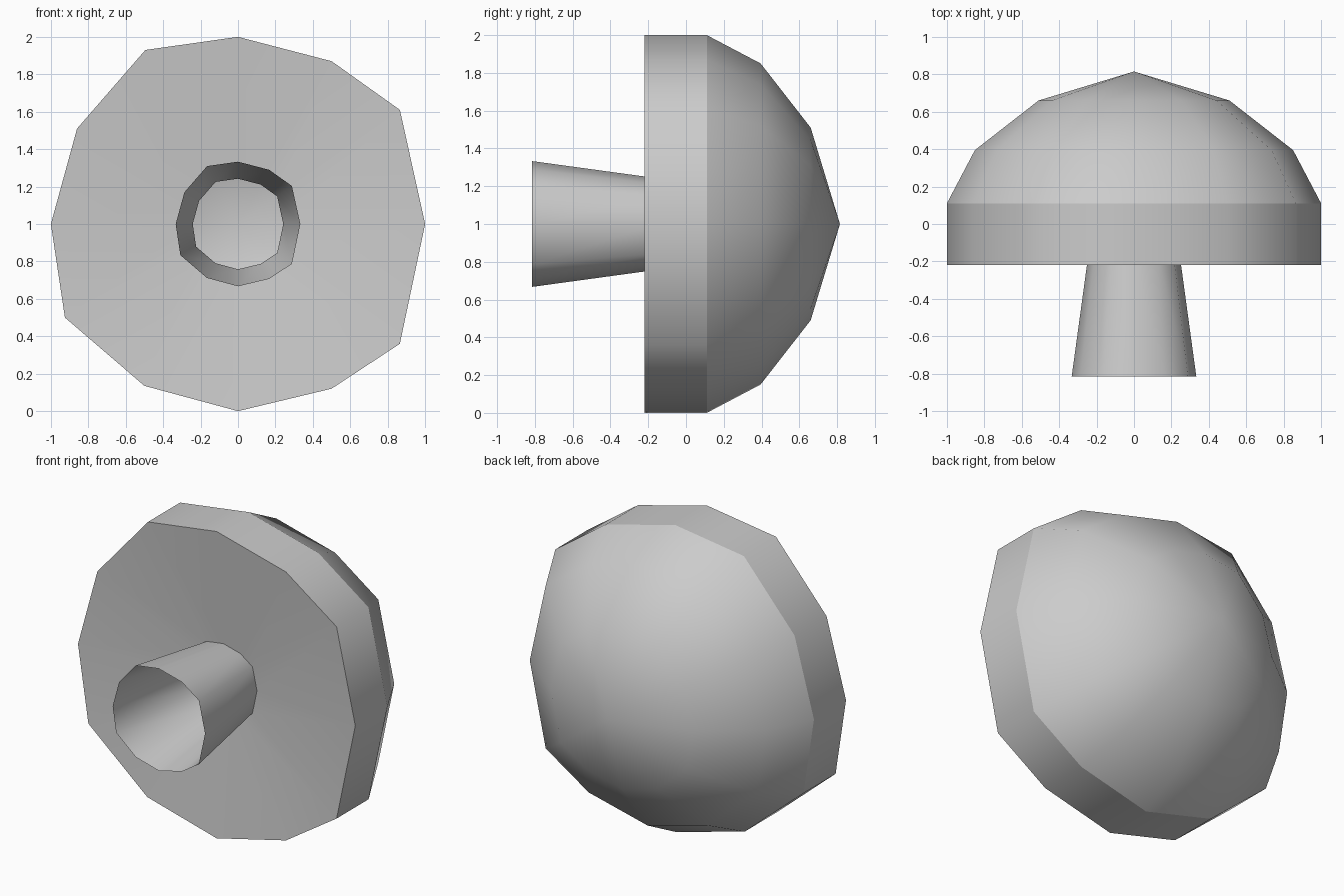
import bpy
import bmesh

cube = bpy.data.objects.get("Cube")
if cube:
    bpy.data.objects.remove(cube, do_unlink=True)

grey = bpy.data.materials.new("light grey")
grey.use_nodes = True
colour = (0.6, 0.6, 0.6, 1)
grey.diffuse_color = colour
grey.node_tree.nodes["Principled BSDF"].inputs["Base Color"].default_value = colour

# Uneven twelve-sided cross-section (x, z), clockwise from the top
OUTLINE = [(0, 1), (0.5, 0.87), (0.865, 0.61), (1, 0), (0.865, -0.64), (0.5, -0.88),
           (0, -1), (-0.5, -0.865), (-0.925, -0.5), (-1, 0), (-0.86, 0.51), (-0.495, 0.93)]


def loft(name, profile):
    """Sweep the outline through (y, scale) stations, ordered back to front."""
    bm = bmesh.new()
    rings = []
    for y, scale in profile:
        if scale == 0:
            rings.append([bm.verts.new((0, y, 1))] * len(OUTLINE))
        else:
            rings.append([bm.verts.new((x * scale, y, 1 + z * scale)) for x, z in OUTLINE])
    for back, front in zip(rings, rings[1:]):
        for k in range(len(OUTLINE)):
            n = (k + 1) % len(OUTLINE)
            corners = [back[k], front[k], front[n], back[n]]
            face = bm.faces.new(list(dict.fromkeys(corners)))
            face.smooth = True
    mesh = bpy.data.meshes.new(name)
    bm.to_mesh(mesh)
    bm.free()
    mesh.materials.append(grey)
    obj = bpy.data.objects.new(name, mesh)
    bpy.context.collection.objects.link(obj)
    return obj


# Separate parts keep the creases between them sharp
loft("domed_cap", [(0.815, 0), (0.66, 0.51), (0.395, 0.85), (0.11, 1)])
loft("cap_rim", [(0.11, 1), (-0.22, 1)])
loft("cap_underside", [(-0.22, 1), (-0.15, 0.242)])
loft("hollow_stem", [(-0.15, 0.242), (-0.815, 0.333)])
